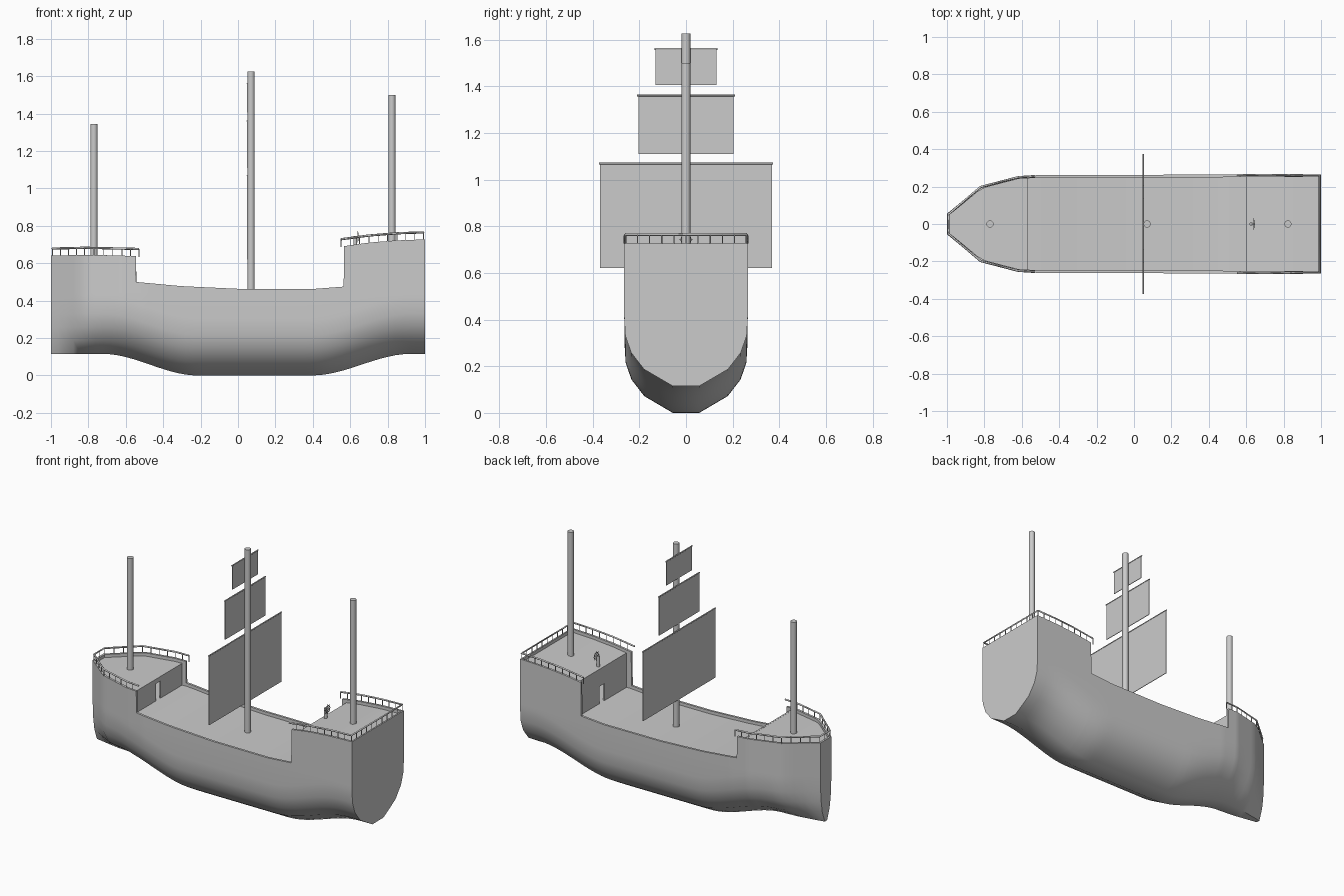
import bpy
import math
from mathutils import Vector

if "Cube" in bpy.data.objects:
    bpy.data.objects.remove(bpy.data.objects["Cube"])

grey = bpy.data.materials.new("plain grey")
grey.use_nodes = True
grey.diffuse_color = (0.6, 0.6, 0.6, 1)
grey.node_tree.nodes["Principled BSDF"].inputs["Base Color"].default_value = (0.6, 0.6, 0.6, 1)


def lerp(points, x):
    """Piecewise linear curve through (x, value) points."""
    for (x0, v0), (x1, v1) in zip(points, points[1:]):
        if x <= x1:
            return v0 + (v1 - v0) * max(0, x - x0) / (x1 - x0)
    return points[-1][1]


def smoothstep(a, b, x):
    t = min(1, max(0, (x - a) / (b - a)))
    return t * t * (3 - 2 * t)


def mesh_object(name, verts, faces):
    mesh = bpy.data.meshes.new(name)
    mesh.from_pydata(verts, [], faces)
    mesh.materials.append(grey)
    obj = bpy.data.objects.new(name, mesh)
    bpy.context.collection.objects.link(obj)
    return obj


def select(obj):
    bpy.ops.object.select_all(action='DESELECT')
    obj.select_set(True)
    bpy.context.view_layer.objects.active = obj


def smooth(obj, degrees=40):
    select(obj)
    bpy.ops.object.shade_smooth_by_angle(angle=math.radians(degrees))


def box(name, low, high):
    (a, b, c), (d, e, f) = low, high
    verts = [(x, y, z) for x in (a, d) for y in (b, e) for z in (c, f)]
    return mesh_object(name, verts, [(0, 1, 3, 2), (4, 6, 7, 5), (0, 4, 5, 1),
                                     (2, 3, 7, 6), (0, 2, 6, 4), (1, 5, 7, 3)])


def rod(name, start, end, radius, sides=8):
    start, end = Vector(start), Vector(end)
    axis = end - start
    bpy.ops.mesh.primitive_cylinder_add(vertices=sides, radius=radius, depth=axis.length,
                                        location=(start + end) / 2)
    obj = bpy.context.object
    obj.name = name
    obj.rotation_euler = axis.to_track_quat('Z', 'Y').to_euler()
    obj.data.materials.append(grey)
    smooth(obj, 50)
    return obj


# Hull lines: half width, keel height and the three sheer lines
WIDTH = [(-1, 0.055), (-0.82, 0.203), (-0.62, 0.255), (-0.5, 0.262), (1, 0.265)]
BOW_TOP = [(-1, 0.64), (-0.8, 0.645), (-0.54, 0.638)]
WAIST_TOP = [(-0.55, 0.5), (-0.3, 0.477), (0, 0.463), (0.4, 0.462), (0.57, 0.475)]
STERN_TOP = [(0.56, 0.69), (0.7, 0.71), (0.85, 0.722), (1, 0.727)]
STEP_BOW, STEP_STERN = -0.545, 0.566
WALL_BOW, WALL_STERN = -0.57, 0.6


def width(x):
    return lerp(WIDTH, x)


def keel(x):
    return 0.115 * (1 - smoothstep(-0.72, -0.22, x) + smoothstep(0.4, 0.92, x))


def sheer(x):
    if x < STEP_BOW:
        return lerp(BOW_TOP, x)
    return lerp(WAIST_TOP, x) if x < STEP_STERN else lerp(STERN_TOP, x)


# Hull shell: one ring per station, closed at both ends, open on top
SECTION = [(0.057, 0), (0.18, 0.072), (0.235, 0.143), (0.26, 0.215), (0.265, 0.3)]
stations = [-1 + i * 0.04 for i in range(51)]
stations += [-0.62, -0.5, STEP_BOW - 0.001, STEP_BOW + 0.001, STEP_STERN - 0.001, STEP_STERN + 0.001]
stations.sort()
verts, faces = [], []
for x in stations:
    scale = width(x) / 0.265
    side = [(y * scale, z + keel(x)) for y, z in SECTION]
    side += [(width(x), 0.44), (width(x), sheer(x))]
    verts += [(x, -y, z) for y, z in reversed(side)] + [(x, y, z) for y, z in side]
n = 2 * (len(SECTION) + 2)
for s in range(len(stations) - 1):
    for k in range(n - 1):
        a = s * n + k
        faces.append((a, a + 1, a + n + 1, a + n))
last = (len(stations) - 1) * n
faces.append(tuple(reversed(range(n))))
faces.append(tuple(range(last, last + n)))
hull = mesh_object("hull", verts, faces)
select(hull)
bpy.ops.object.mode_set(mode='EDIT')
bpy.ops.mesh.select_all(action='SELECT')
bpy.ops.mesh.normals_make_consistent(inside=False)
bpy.ops.object.mode_set(mode='OBJECT')
# Open shells can come out either way round; the bow face must look forward
if hull.data.polygons[len(faces) - 2].normal.x > 0:
    hull.data.flip_normals()
shell = hull.modifiers.new("planking", 'SOLIDIFY')
shell.thickness = 0.014
shell.offset = -1
bpy.ops.object.modifier_apply(modifier=shell.name)
smooth(hull)


# Decks follow the sheer just below the gunwale
def deck(name, start, end, line):
    count = 16
    verts, faces = [], []
    for i in range(count + 1):
        x = start + (end - start) * i / count
        w, z = width(x) - 0.01, lerp(line, x) - 0.02
        verts += [(x, -w, z), (x, w, z)]
        if i:
            a = 2 * i
            faces.append((a - 2, a, a + 1, a - 1))
    smooth(mesh_object(name, verts, faces))


deck("bow_deck", -0.992, WALL_BOW, BOW_TOP)
deck("main_deck", WALL_BOW - 0.15, WALL_STERN + 0.15, WAIST_TOP)
deck("stern_deck", WALL_STERN, 0.992, STERN_TOP)


# Cabin walls with a doorway in the middle
def cabin_wall(name, x, thickness, top, floor):
    x0, x1 = sorted((x, x + thickness))
    w, door, head = width(x) - 0.008, 0.025, floor + 0.11
    box(name + "_right", (x0, -w, floor - 0.03), (x1, -door, top))
    box(name + "_left", (x0, door, floor - 0.03), (x1, w, top))
    box(name + "_lintel", (x0, -door, head), (x1, door, top))


cabin_wall("bow_cabin_wall", WALL_BOW, -0.01, lerp(BOW_TOP, WALL_BOW) - 0.019, 0.48)
cabin_wall("stern_cabin_wall", WALL_STERN, 0.01, lerp(STERN_TOP, WALL_STERN) - 0.019, 0.455)


# Railings: flat handrail on evenly spaced posts
def railing(name, path, line, spacing=0.053):
    points = [Vector((x, y, lerp(line, x))) for x, y in path]
    lift = Vector((0, 0, 0.038))
    curve = bpy.data.curves.new(name + "_handrail", 'CURVE')
    curve.dimensions = '3D'
    curve.bevel_depth = 0.006
    curve.bevel_resolution = 0
    curve.use_fill_caps = True
    spline = curve.splines.new('POLY')
    spline.points.add(len(points) - 1)
    for target, p in zip(spline.points, points):
        target.co = (*(p + lift), 1)
    curve.materials.append(grey)
    rail = bpy.data.objects.new(name + "_handrail", curve)
    bpy.context.collection.objects.link(rail)
    for a, b in zip(points, points[1:]):
        count = max(1, round((b - a).length / spacing))
        for i in range(count):
            foot = a.lerp(b, i / count)
            rod(name + "_post", foot - lift * 0.1, foot + lift, 0.0025, 6)


def both_sides(half):
    return half + [(x, -y) for x, y in reversed(half)]


railing("bow_rail", both_sides([(-0.53, 0.256), (-0.62, 0.25), (-0.82, 0.198), (-0.992, 0.052)]), BOW_TOP)
railing("stern_rail", both_sides([(0.55, 0.262), (0.7, 0.262), (0.85, 0.261), (0.992, 0.26)]), STERN_TOP)

# Masts
for name, x, foot, top in [("fore_mast", -0.77, 0.6, 1.345), ("main_mast", 0.07, 0.42, 1.625),
                           ("aft_mast", 0.823, 0.68, 1.5)]:
    rod(name, (x, 0, foot), (x, 0, top), 0.019, 20)

# Square sails, each hung from a thin yard
SAIL_X = 0.05
for name, half, low, high in [("lower_sail", 0.368, 0.62, 1.068), ("middle_sail", 0.204, 1.11, 1.36),
                              ("upper_sail", 0.13, 1.405, 1.56)]:
    box(name, (SAIL_X - 0.002, -half, low), (SAIL_X + 0.002, half, high))
    rod(name + "_yard", (SAIL_X, -half - 0.005, high), (SAIL_X, half + 0.005, high), 0.004)

# Steering wheel on its stand
rod("helm_stand", (0.627, 0, 0.67), (0.627, 0, 0.745), 0.01, 12)
rod("helm_axle", (0.622, 0, 0.742), (0.646, 0, 0.742), 0.004)
bpy.ops.mesh.primitive_torus_add(major_segments=20, minor_segments=6, major_radius=0.021,
                                 minor_radius=0.0025, location=(0.641, 0, 0.742),
                                 rotation=(0, math.pi / 2, 0))
wheel = bpy.context.object
wheel.name = "helm_wheel"
wheel.data.materials.append(grey)
smooth(wheel, 70)
for i in range(4):
    spoke = Vector((0, math.cos(i * math.pi / 4), math.sin(i * math.pi / 4))) * 0.031
    centre = Vector((0.641, 0, 0.742))
    rod("helm_spoke", centre - spoke, centre + spoke, 0.0015, 6)
